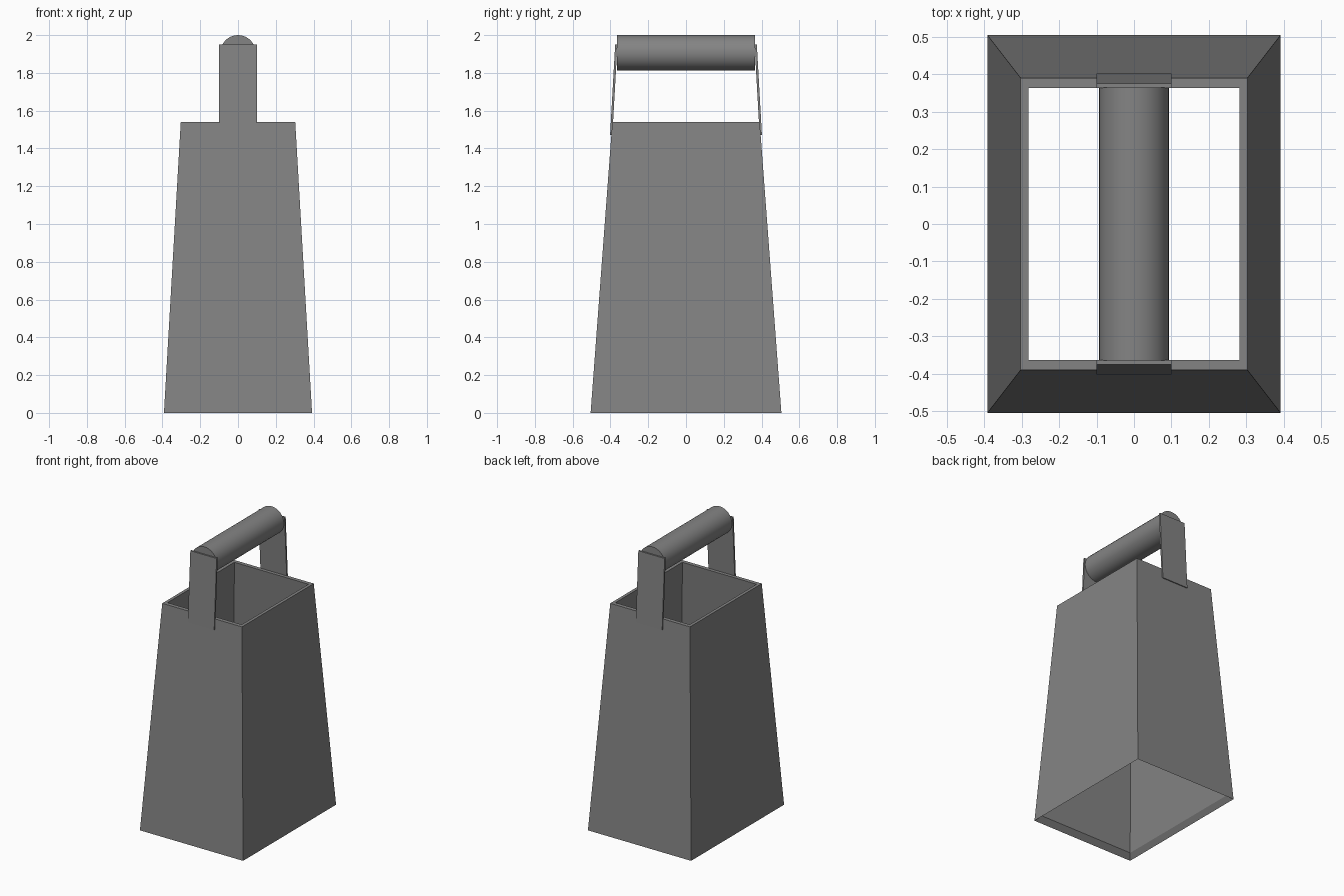
import bpy, bmesh, math

if "Cube" in bpy.data.objects:
    bpy.data.objects.remove(bpy.data.objects["Cube"])

# Dark grey shared by all parts
dark = bpy.data.materials.new("dark_grey")
dark.diffuse_color = (0.23, 0.23, 0.23, 1)
dark.use_nodes = True
dark.node_tree.nodes["Principled BSDF"].inputs["Base Color"].default_value = dark.diffuse_color


def new_object(name, bm):
    bmesh.ops.recalc_face_normals(bm, faces=bm.faces)
    me = bpy.data.meshes.new(name)
    bm.to_mesh(me)
    bm.free()
    me.materials.append(dark)
    ob = bpy.data.objects.new(name, me)
    bpy.context.collection.objects.link(ob)
    return ob


def ring(bm, hx, hy, z):
    return [bm.verts.new((sx * hx, sy * hy, z))
            for sx, sy in ((-1, -1), (1, -1), (1, 1), (-1, 1))]


# Tapered open shell: outer wall, flat top rim, inner wall, chamfered bottom rim
bm = bmesh.new()
rings = [ring(bm, *r) for r in ((0.392, 0.505, 0.0), (0.303, 0.39, 1.54),
                                (0.282, 0.363, 1.54), (0.367, 0.475, 0.035))]
for i, a in enumerate(rings):
    b = rings[(i + 1) % 4]
    for j in range(4):
        k = (j + 1) % 4
        bm.faces.new((a[j], a[k], b[k], b[j]))
new_object("tapered_body", bm)

# Leaning straps at front and back, extruded from a side profile
for side, name in ((-1, "front_strap"), (1, "back_strap")):
    bm = bmesh.new()
    profile = ((0.390, 1.47), (0.402, 1.47), (0.375, 1.95), (0.363, 1.95))
    face = bm.faces.new([bm.verts.new((-0.1, side * y, z)) for y, z in profile])
    ext = bmesh.ops.extrude_face_region(bm, geom=[face])["geom"]
    bmesh.ops.translate(bm, vec=(0.2, 0, 0),
                        verts=[v for v in ext if isinstance(v, bmesh.types.BMVert)])
    new_object(name, bm)

# Round grip
bpy.ops.mesh.primitive_cylinder_add(vertices=32, radius=0.094, depth=0.73,
                                    location=(0, 0, 1.906),
                                    rotation=(math.pi / 2, 0, 0))
grip = bpy.context.object
grip.name = "grip"
grip.data.materials.append(dark)
bpy.ops.object.shade_smooth_by_angle()
